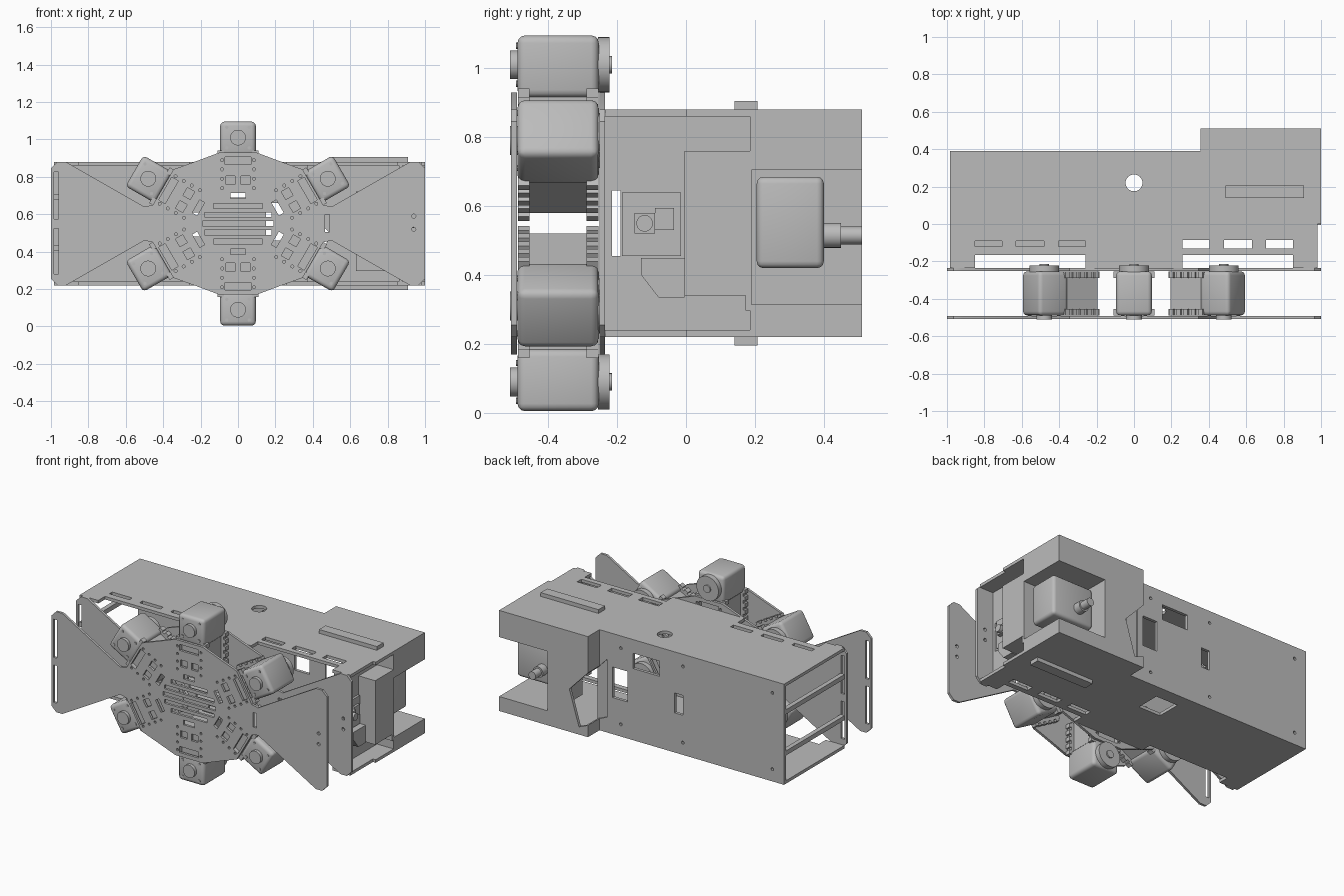
import bpy, bmesh, math
from mathutils import Matrix, Vector

if "Cube" in bpy.data.objects:
    bpy.data.objects.remove(bpy.data.objects["Cube"], do_unlink=True)

grey = bpy.data.materials.new("plain grey")
grey.use_nodes = True
grey.diffuse_color = (0.5, 0.5, 0.5, 1)
grey.node_tree.nodes["Principled BSDF"].inputs["Base Color"].default_value = grey.diffuse_color
MID = 0.55          # height of the symmetry plane
parts = []


# Shapes: each returns a function that adds itself to a bmesh
def box(x0, x1, y0, y1, z0, z1):
    def add(bm):
        m = Matrix.Translation(((x0 + x1) / 2, (y0 + y1) / 2, (z0 + z1) / 2))
        m = m @ Matrix.Diagonal((x1 - x0, y1 - y0, z1 - z0, 1))
        bmesh.ops.create_cube(bm, size=1, matrix=m)
    return add


def cyl(x, y0, y1, z, r, axis="Y", n=24):
    # axis Y: y0..y1 is the span; axis Z swaps the roles of y and z
    def add(bm):
        if axis == "Y":
            m = Matrix.Translation((x, (y0 + y1) / 2, z)) @ Matrix.Rotation(math.pi / 2, 4, "X")
        elif axis == "Z":
            m = Matrix.Translation((x, z, (y0 + y1) / 2))
        bmesh.ops.create_cone(bm, cap_ends=True, segments=n, radius1=r, radius2=r,
                              depth=y1 - y0, matrix=m)
    return add


def prism(pts, a, b, axis="Y"):
    def add(bm):
        if axis == "Y":
            vs = [bm.verts.new((p, a, q)) for p, q in pts]
            step = Vector((0, b - a, 0))
        else:
            vs = [bm.verts.new((p, q, a)) for p, q in pts]
            step = Vector((0, 0, b - a))
        out = bmesh.ops.extrude_face_region(bm, geom=[bm.faces.new(vs)], use_keep_orig=True)
        bmesh.ops.translate(bm, vec=step,
                            verts=[v for v in out["geom"] if isinstance(v, bmesh.types.BMVert)])
    return add


def make(name, *shapes, matrix=None, bevel=0):
    bm = bmesh.new()
    for s in shapes:
        s(bm)
    if bevel:
        bmesh.ops.bevel(bm, geom=bm.edges[:], offset=bevel, segments=3, profile=0.5, affect="EDGES")
    bmesh.ops.recalc_face_normals(bm, faces=bm.faces[:])
    if matrix:
        bm.transform(matrix)
    me = bpy.data.meshes.new(name)
    bm.to_mesh(me)
    bm.free()
    me.materials.append(grey)
    ob = bpy.data.objects.new(name, me)
    bpy.context.collection.objects.link(ob)
    parts.append(ob)
    return ob


def cut(ob, *shapes):
    cutter = make("cutter", *shapes)
    parts.remove(cutter)
    mod = ob.modifiers.new("cut", "BOOLEAN")
    mod.operation, mod.object, mod.solver, mod.use_self = "DIFFERENCE", cutter, "EXACT", True
    bpy.context.view_layer.update()
    me = bpy.data.meshes.new_from_object(ob.evaluated_get(bpy.context.evaluated_depsgraph_get()))
    ob.modifiers.clear()
    ob.data = me
    bpy.data.objects.remove(cutter, do_unlink=True)


# Housing: stepped hollow box, open at the front and at the right end
housing = make("housing", prism([(-0.985, -0.235), (0.98, -0.235), (0.98, 0), (1, 0), (1, 0.51),
                                 (0.355, 0.51), (0.355, 0.39), (-0.985, 0.39)], 0.22, 0.88, "Z"))
cut(housing, box(-1.1, 0.86, -0.3, 0.37, 0.24, 0.86))
cut(housing, box(0.375, 0.98, 0.36, 0.49, 0.24, 0.86))
cut(housing, box(0.88, 1.1, -0.3, 0.185, 0.24, 0.86))
cut(housing, box(0.65, 1.1, 0.19, 0.6, 0.315, 0.705))
# Vents, lid hole, back windows and end slot
openings = [cyl(0, 0.8, 1, 0.22, 0.045, "Z", 32), box(-0.08, 0.08, 0.14, 0.3, 0.1, 0.3),
            box(-0.08, 0.11, 0.3, 0.45, 0.69, 0.79), box(0.15, 0.26, 0.3, 0.45, 0.46, 0.66),
            box(-0.25, -0.19, 0.3, 0.45, 0.48, 0.61), box(0.8, 0.9, -0.215, -0.19, 0.455, 0.645),
            prism([(0.3, 0.7), (0.3, 0.32), (0.42, 0.27), (0.49, 0.5)], 0.38, 0.6)]
for x0, x1 in ((0.26, 0.405), (0.48, 0.63), (0.705, 0.85)):
    openings.append(box(x0, x1, -0.13, -0.085, 0.1, 1))
    openings.append(box(-x1, -x0, -0.12, -0.09, 0.7, 1))
for x0, x1 in ((0.26, 0.85), (-0.85, -0.26)):
    for z in (0.2, 0.84):
        openings.append(box(x0, x1, -0.3, -0.165, z, z + 0.06))
for x in (-0.9, -0.25, 0.2):
    for z in (0.3, 0.8):
        openings.append(cyl(x, 0.3, 0.45, z, 0.01, n=12))
cut(housing, *openings)

# Pocket in the back corner with its pump block and nozzle
pocket = make("corner_pocket", box(0.63, 0.998, 0.172, 0.508, 0.297, 0.723))
cut(pocket, box(0.65, 1.1, 0.19, 0.6, 0.315, 0.705))
make("pocket_block", box(0.65, 0.95, 0.205, 0.4, 0.42, 0.685), bevel=0.02)
make("nozzle", cyl(0.76, 0.39, 0.45, 0.515, 0.036), cyl(0.76, 0.45, 0.51, 0.515, 0.026))

# Equipment on the left end
make("end_block", box(0.86, 1, -0.005, 0.185, 0.34, 0.76))
make("end_bracket", prism([(-0.005, 0.335), (-0.08, 0.335), (-0.13, 0.4), (-0.13, 0.45),
                           (-0.005, 0.45)], 0.88, 0.93),
     matrix=Matrix(((0, 1, 0, 0), (1, 0, 0, 0), (0, 0, 1, 0), (0, 0, 0, 1))))
make("camera_board", box(0.88, 0.895, -0.185, -0.015, 0.455, 0.64))
make("camera_lens", box(0.895, 0.92, -0.15, -0.09, 0.52, 0.58),
     box(0.895, 0.91, -0.09, -0.035, 0.53, 0.595))
make("camera_barrel", cyl(0, 0.92, 0.94, 0, 0.024),
     matrix=Matrix.Translation((0, -0.12, MID)) @ Matrix.Rotation(-math.pi / 2, 4, "Z"))

# Raised bars above and below, and cross bars at the open end
for name, z0, z1 in (("top_bar", 0.87, 0.905), ("bottom_bar", 0.195, 0.23)):
    make(name, box(0.49, 0.91, 0.14, 0.207, z0, z1))
for z in (0.42, 0.69):
    make("cross_bar", box(-0.985, -0.955, -0.24, 0.375, z - 0.015, z + 0.015))

# Servo places: position and direction around the hub
mounts = [(0, 1.01, 0), (0.48, 0.79, 60), (0.48, 0.31, 120),
          (0, 0.09, 180), (-0.48, 0.31, 240), (-0.48, 0.79, 300)]
frames = [Matrix.Translation((x, 0, z)) @ Matrix.Rotation(math.radians(a), 4, "Y")
          for x, z, a in mounts]


def placed(shape, m):
    def add(bm):
        old = set(bm.verts)
        shape(bm)
        bmesh.ops.transform(bm, matrix=m, verts=[v for v in bm.verts if v not in old])
    return add


# Two winged hub plates
quarter = [(0.1, 0.38), (0.22, 0.335), (0.345, 0.29), (0.455, 0.1), (0.5, 0.09),
           (0.92, 0.33), (0.965, 0.33), (1, 0.295)]
half = quarter + [(x, -z) for x, z in reversed(quarter)]
outline = [(x, MID + z) for x, z in half + [(-x, -z) for x, z in half]]
for name, y in (("front_plate", -0.507), ("rear_plate", -0.251)):
    plate = make(name, prism(outline, y, y + 0.016))
    a, b = y - 0.05, y + 0.05
    holes = [box(0.465, 0.49, a, b, 0.505, 0.6)]
    for i in range(5):
        w = (0.13, 0.18, 0.19, 0.18, 0.13)[i]
        z = 0.455 + i * 0.0475
        holes.append(box(-w, w, a, b, z - 0.013, z + 0.013))
    for z0, z1 in ((0.28, 0.525), (0.575, 0.825)):
        holes.append(box(-0.985, -0.96, a, b, z0, z1))
    for z in (0.52, 0.59):
        holes.append(cyl(0.94, a, b, z, 0.011, n=12))
    for m in frames:
        window = [box(-0.04, 0.04, a, b, -0.325, -0.295)]
        for s in (-1, 1):
            window.append(box(s * 0.04 - 0.024, s * 0.04 + 0.024, a, b, -0.25, -0.205))
            for z in (-0.27, -0.22, -0.17, -0.12):
                window.append(cyl(s * 0.085, a, b, z, 0.008, n=10))
        window.append(box(-0.07, 0.07, a, b, -0.145, -0.105))
        holes += [placed(w, m) for w in window]
    cut(plate, *holes)

# Six servos
for m in frames:
    make("servo_body", box(-0.095, 0.095, -0.489, -0.253, -0.095, 0.085), matrix=m, bevel=0.022)
    make("servo_neck", box(-0.078, 0.078, -0.478, -0.264, -0.285, -0.08), matrix=m)
    make("servo_horn", cyl(0, -0.256, -0.222, 0, 0.08, n=40), cyl(0, -0.222, -0.214, 0, 0.025),
         matrix=m)
    make("servo_boss", cyl(0, -0.51, -0.486, 0, 0.042, n=32), matrix=m)
    ribs = []
    for s in (-1, 1):
        for y in (-0.488, -0.288):
            ribs.append(box(s * 0.085 - 0.012, s * 0.085 + 0.012, y, y + 0.034, -0.285, -0.08))
            for i in range(5):
                z = -0.275 + i * 0.045
                ribs.append(box(s * 0.092 - 0.018, s * 0.092 + 0.018, y, y + 0.034, z, z + 0.026))
    make("servo_ribs", *ribs, matrix=m)
    make("servo_screws", *[cyl(x, -0.493, -0.486, z, 0.009, n=10)
                           for x in (-0.06, 0.06) for z in (-0.055, 0.055)], matrix=m)

# Smooth the round parts, keep the edges sharp
for ob in bpy.context.view_layer.objects:
    ob.select_set(ob in parts)
bpy.context.view_layer.objects.active = parts[0]
bpy.ops.object.shade_smooth_by_angle(angle=math.radians(30))
